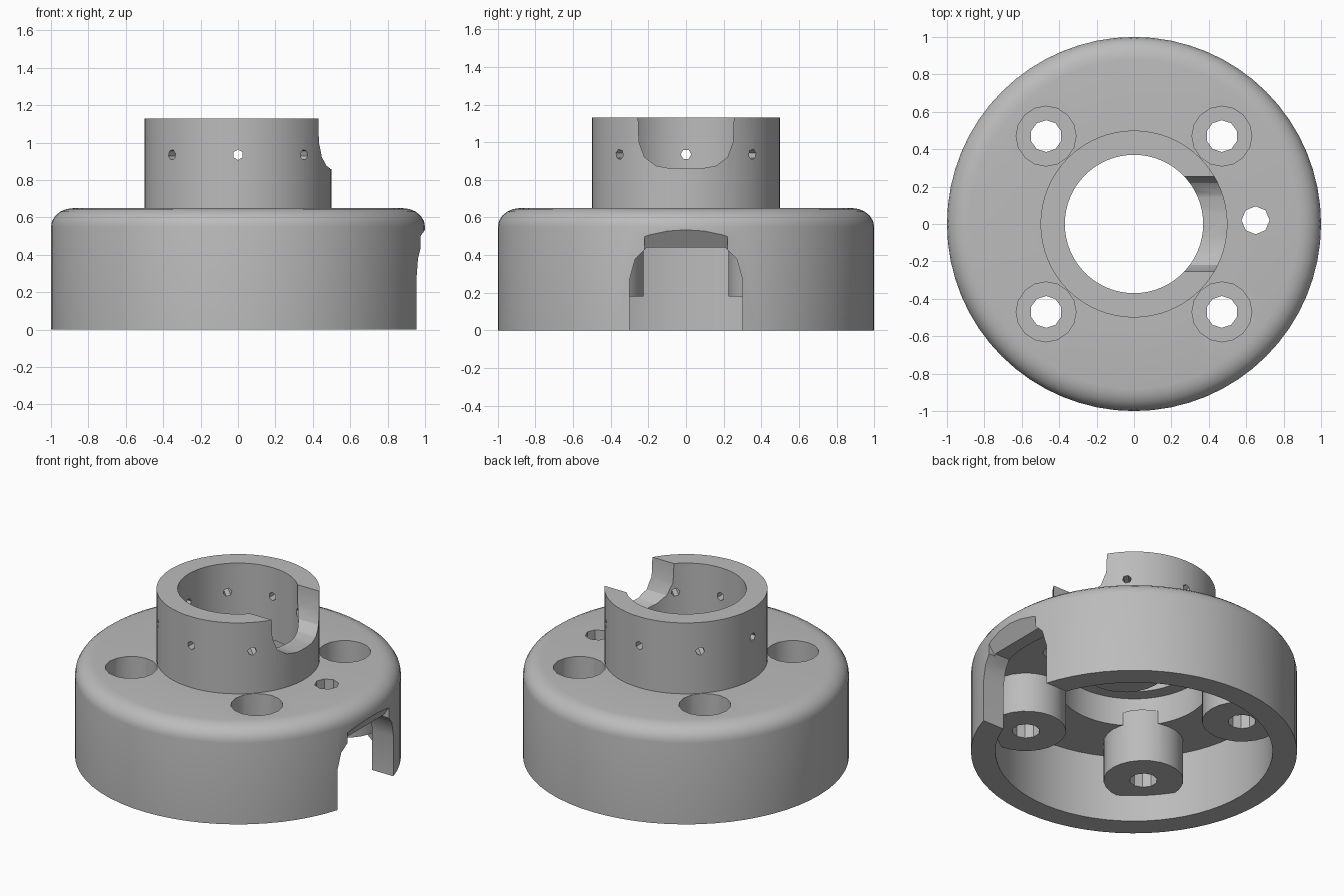
import bpy
import bmesh
from math import cos, sin, pi, radians
from mathutils import Matrix, Vector

cube = bpy.data.objects.get("Cube")
if cube:
    bpy.data.objects.remove(cube, do_unlink=True)

grey = bpy.data.materials.new("plain grey")
grey.use_nodes = True
COLOUR = (0.5, 0.5, 0.5, 1)
grey.diffuse_color = COLOUR
grey.node_tree.nodes["Principled BSDF"].inputs["Base Color"].default_value = COLOUR


def make_object(name, bm):
    bmesh.ops.recalc_face_normals(bm, faces=bm.faces)
    mesh = bpy.data.meshes.new(name)
    bm.to_mesh(mesh)
    bm.free()
    mesh.materials.append(grey)
    obj = bpy.data.objects.new(name, mesh)
    bpy.context.collection.objects.link(obj)
    return obj


def lathe(name, profile, steps=64):
    """Turn a closed (radius, height) profile around z."""
    bm = bmesh.new()
    rings = [[bm.verts.new((r * cos(2 * pi * i / steps), r * sin(2 * pi * i / steps), z))
              for r, z in profile] for i in range(steps)]
    n = len(profile)
    for i in range(steps):
        a, b = rings[i], rings[(i + 1) % steps]
        for j in range(n):
            k = (j + 1) % n
            bm.faces.new((a[j], b[j], b[k], a[k]))
    return make_object(name, bm)


def cylinder(name, centre, radius, length, sides, axis=(0, 0, 1)):
    bm = bmesh.new()
    turn = Vector((0, 0, 1)).rotation_difference(Vector(axis)).to_matrix().to_4x4()
    bmesh.ops.create_cone(bm, cap_ends=True, segments=sides, radius1=radius, radius2=radius,
                          depth=length, matrix=Matrix.Translation(centre) @ turn)
    return make_object(name, bm)


def prism(name, points, offset):
    """Extrude a flat 3D outline along an offset."""
    bm = bmesh.new()
    face = bm.faces.new([bm.verts.new(p) for p in points])
    new = bmesh.ops.extrude_face_region(bm, geom=[face])["geom"]
    bmesh.ops.translate(bm, vec=offset, verts=[v for v in new if isinstance(v, bmesh.types.BMVert)])
    return make_object(name, bm)


def combine(target, tool, operation):
    tool.hide_render = True
    mod = target.modifiers.new(operation.lower(), "BOOLEAN")
    mod.operation, mod.solver, mod.object = operation, "EXACT", tool
    bpy.context.view_layer.objects.active = target
    bpy.ops.object.modifier_apply(modifier=mod.name)
    bpy.data.objects.remove(tool, do_unlink=True)


# Hollow drum with rounded shoulder, collar and stepped bore
CEILING = 0.45
shoulder = [(0.88 + 0.12 * cos(radians(a)), 0.55 + 0.1 * sin(radians(a))) for a in range(0, 91, 18)]
body = lathe("flanged_hub", [(0.85, 0), (1, 0)] + shoulder + [
    (0.5, 0.65), (0.5, 1.13), (0.37, 1.13), (0.37, 0.64), (0.46, 0.64), (0.46, CEILING), (0.85, CEILING)])

# Four screw posts with countersunk screw holes
corners = [(0.47 * sx, 0.47 * sy) for sx in (-1, 1) for sy in (-1, 1)]
for x, y in corners:
    combine(body, cylinder("screw_post", (x, y, 0.36), 0.245, 0.36, 24), "UNION")
for x, y in corners:
    combine(body, cylinder("screw_head_cutter", (x, y, 0.55), 0.16, 0.5, 16), "DIFFERENCE")
    combine(body, cylinder("screw_hole_cutter", (x, y, 0.3), 0.085, 0.6, 10), "DIFFERENCE")

# Small cable hole in the flange
combine(body, cylinder("cable_hole_cutter", (0.65, 0.02, 0.55), 0.075, 0.5, 8), "DIFFERENCE")

# Arched opening in the drum wall, with a sloping lip above it
half_arch = [(0.3, -0.1), (0.3, 0.27), (0.27, 0.38), (0.21, 0.44)]
arch = half_arch + [(-y, z) for y, z in reversed(half_arch)]
combine(body, prism("arch_cutter", [(0.78, y, z) for y, z in arch], (0.4, 0, 0)), "DIFFERENCE")
lip = [(0.92, 0.42), (1.06, 0.42), (1.06, 0.62)]
combine(body, prism("lip_cutter", [(x, -0.22, z) for x, z in lip], (0, 0.44, 0)), "DIFFERENCE")

# Rounded notch in the collar
half_notch = [(0.26, 1.3), (0.25, 1.0), (0.22, 0.92), (0.16, 0.875), (0.08, 0.86)]
notch = half_notch + [(-y, z) for y, z in reversed(half_notch)]
combine(body, prism("notch_cutter", [(0.2, y, z) for y, z in notch], (0.4, 0, 0)), "DIFFERENCE")

# Pin holes around the collar
for i in range(1, 8):
    d = Vector((cos(i * pi / 4), sin(i * pi / 4), 0))
    combine(body, cylinder("pin_hole_cutter", d * 0.44 + Vector((0, 0, 0.935)), 0.028, 0.3, 6, d),
            "DIFFERENCE")

# Smooth curved walls, crisp edges
bpy.ops.object.select_all(action="DESELECT")
body.select_set(True)
bpy.context.view_layer.objects.active = body
bpy.ops.object.shade_smooth_by_angle(angle=radians(30))
